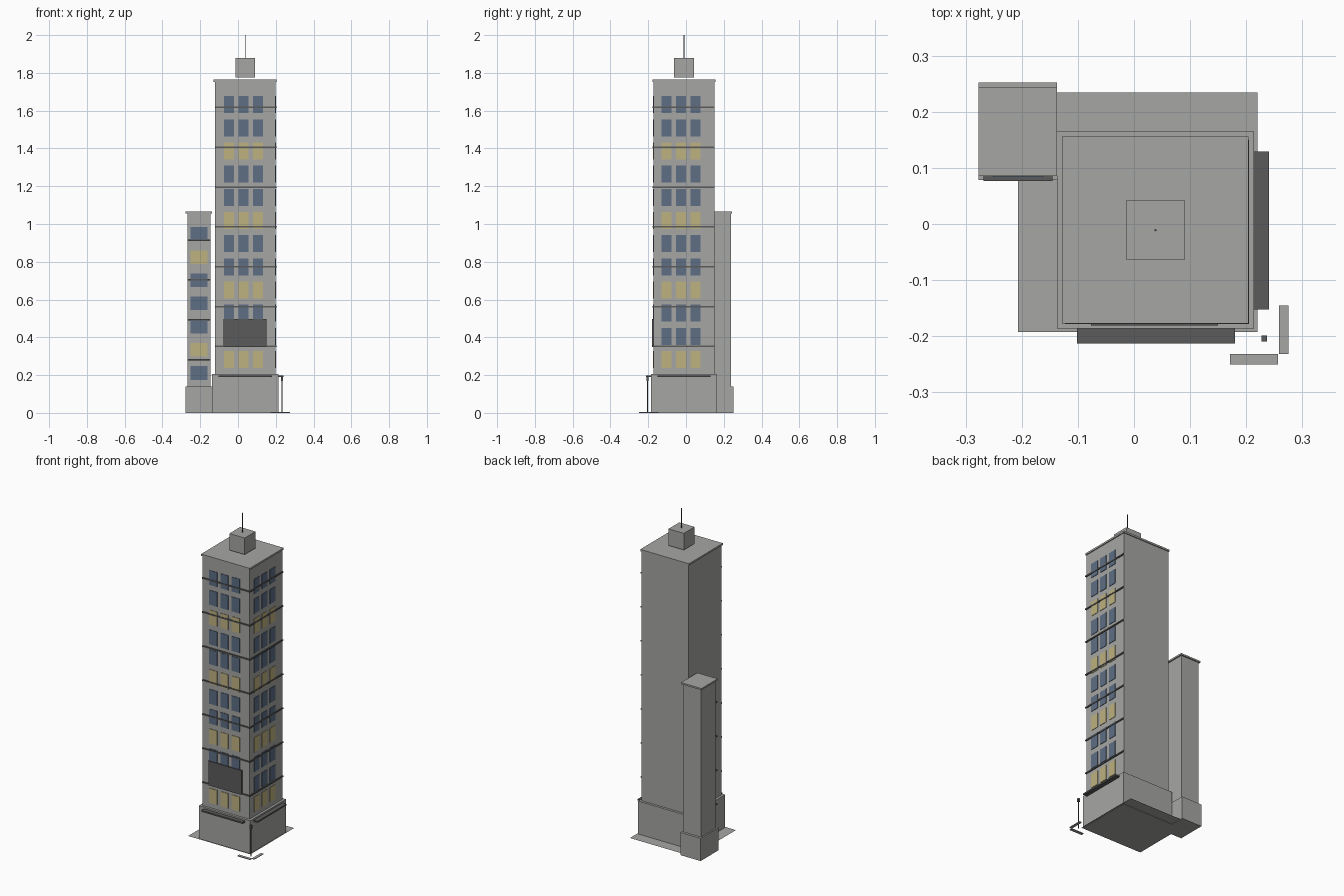
import bpy
import bmesh

cube = bpy.data.objects.get("Cube")
if cube:
    bpy.data.objects.remove(cube, do_unlink=True)


def material(name, rgb):
    m = bpy.data.materials.new(name)
    m.use_nodes = True
    color = (*rgb, 1.0)
    m.diffuse_color = color
    bsdf = next(n for n in m.node_tree.nodes if n.type == 'BSDF_PRINCIPLED')
    bsdf.inputs["Base Color"].default_value = color
    return m


CONCRETE = material("concrete_grey", (0.38, 0.38, 0.368))
DARK = material("dark_grey", (0.105, 0.105, 0.105))
BLUE = material("window_blue", (0.109, 0.156, 0.235))
YELLOW = material("window_yellow", (0.515, 0.445, 0.216))


def boxes(name, mat, extents):
    """One object made of boxes, each given as (x0, x1, y0, y1, z0, z1)."""
    bm = bmesh.new()
    for x0, x1, y0, y1, z0, z1 in extents:
        for v in bmesh.ops.create_cube(bm, size=1)["verts"]:
            v.co = (x1 if v.co.x > 0 else x0,
                    y1 if v.co.y > 0 else y0,
                    z1 if v.co.z > 0 else z0)
    return add(name, mat, bm)


def add(name, mat, bm):
    mesh = bpy.data.meshes.new(name)
    bm.to_mesh(mesh)
    bm.free()
    mesh.materials.append(mat)
    obj = bpy.data.objects.new(name, mesh)
    bpy.context.collection.objects.link(obj)
    return obj


def block(cx, cy, half, z0, z1):
    return (cx - half, cx + half, cy - half, cy + half, z0, z1)


# Ground plate: a single upward face
bm = bmesh.new()
bmesh.ops.create_grid(bm, x_segments=1, y_segments=1, size=0.2135)
bmesh.ops.translate(bm, verts=bm.verts, vec=(0.0065, 0.021, 0.003))
add("ground_plate", CONCRETE, bm)

# Main tower
CX, CY, HALF = 0.038, -0.011, 0.161
FRONT, RIGHT = CY - HALF, CX + HALF
boxes("tower_podium", CONCRETE, [block(CX, CY, 0.1755, 0, 0.207)])
boxes("tower_body", CONCRETE, [block(CX, CY, HALF, 0.207, 1.755)])
boxes("tower_cornice", CONCRETE, [block(CX, CY, 0.1665, 1.753, 1.764)])
boxes("rooftop_box", CONCRETE, [block(CX, CY, 0.0525, 1.775, 1.878)])

# Rooftop antenna
bm = bmesh.new()
bmesh.ops.create_cone(bm, cap_ends=True, segments=6, radius1=0.0022,
                      radius2=0.0022, depth=0.122)
bmesh.ops.translate(bm, verts=bm.verts, vec=(CX, CY, 1.939))
add("antenna", DARK, bm)

# Tower windows: three columns by twelve rows on the front and right
lit, unlit = [], []
for row in range(12):
    z = 0.283 + row * 0.1226
    group = lit if row % 3 == 0 else unlit
    for col in (-1, 0, 1):
        x, y = 0.029 + col * 0.077, -0.026 + col * 0.077
        group.append((x - 0.0265, x + 0.0265, FRONT - 0.003, FRONT + 0.002,
                      z - 0.045, z + 0.045))
        group.append((RIGHT - 0.002, RIGHT + 0.003, y - 0.0265, y + 0.0265,
                      z - 0.045, z + 0.045))
boxes("tower_windows_lit", YELLOW, lit)
boxes("tower_windows_unlit", BLUE, unlit)

# Tower ledges wrapping the front and right
ledges = []
for i in range(7):
    z = 0.352 + i * 0.2108
    ledges.append((CX - HALF, RIGHT + 0.006, FRONT - 0.006, FRONT + 0.002,
                   z - 0.004, z + 0.004))
    ledges.append((RIGHT - 0.002, RIGHT + 0.006, FRONT + 0.002, CY + HALF,
                   z - 0.004, z + 0.004))
boxes("tower_ledges", DARK, ledges)

# Blank sign panel on the front
boxes("sign_panel", DARK, [(-0.077, 0.15, FRONT - 0.009, FRONT, 0.348, 0.498)])

# Awnings over the podium front and right
boxes("front_awning", DARK, [(-0.102, 0.18, -0.213, -0.186, 0.189, 0.198)])
boxes("right_awning", DARK, [(0.213, 0.241, -0.152, 0.129, 0.189, 0.198)])

# Side tower
boxes("side_podium", CONCRETE, [(-0.277, -0.1375, 0.078, 0.2525, 0, 0.14)])
boxes("side_body", CONCRETE, [(-0.268, -0.145, 0.092, 0.237, 0.14, 1.057)])
boxes("side_cornice", CONCRETE, [(-0.277, -0.1375, 0.0855, 0.2445, 1.055, 1.065)])
boxes("side_front_panel", CONCRETE, [(-0.261, -0.156, 0.088, 0.093, 0.16, 1.04)])

# Side tower windows, one per floor
lit, unlit = [], []
for row in range(7):
    z = 0.211 + row * 0.1228
    (lit if row in (1, 5) else unlit).append(
        (-0.251, -0.161, 0.084, 0.089, z - 0.036, z + 0.036))
boxes("side_windows_lit", YELLOW, lit)
boxes("side_windows_unlit", BLUE, unlit)
boxes("side_ledges", DARK,
      [(-0.268, -0.145, 0.0765, 0.094, z - 0.004, z + 0.004)
       for z in (0.282, 0.493, 0.704, 0.915)])

# Kerb strips and street lamp at the corner
boxes("kerbs", CONCRETE, [(0.171, 0.257, -0.25, -0.232, 0, 0.004),
                          (0.258, 0.275, -0.232, -0.145, 0, 0.004)])
boxes("lamp_post", DARK, [block(0.232, -0.204, 0.0025, 0, 0.175)])
boxes("lamp_head", DARK, [block(0.232, -0.204, 0.0052, 0.17, 0.192)])
